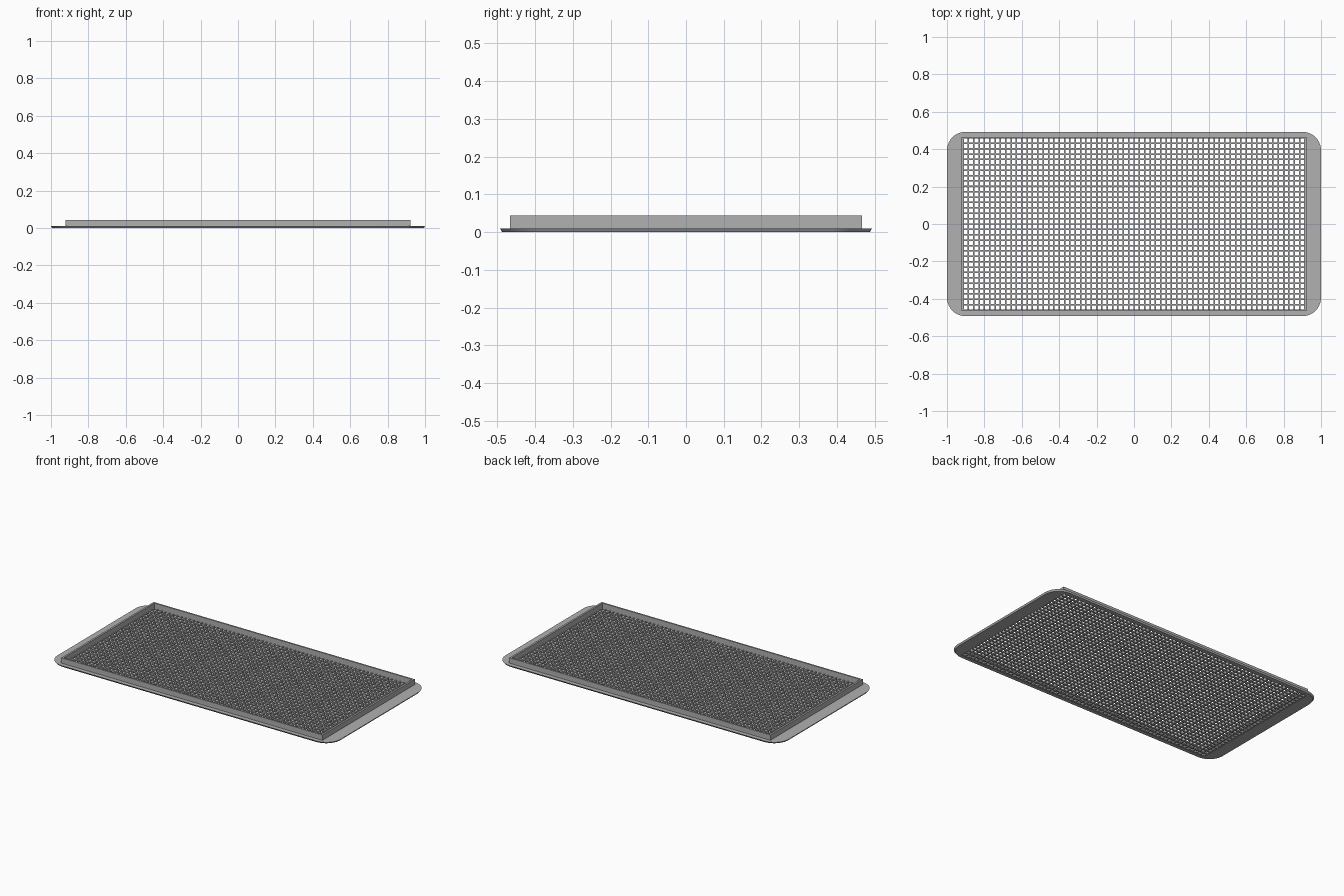
import bpy, bmesh, math

cube = bpy.data.objects.get("Cube")
if cube:
    bpy.data.objects.remove(cube, do_unlink=True)

grey = bpy.data.materials.new("satin grey")
grey.use_nodes = True
colour = (0.44, 0.44, 0.44, 1)
grey.diffuse_color = colour
grey.node_tree.nodes["Principled BSDF"].inputs["Base Color"].default_value = colour


def finish(bm, name):
    bmesh.ops.remove_doubles(bm, verts=bm.verts, dist=1e-5)
    bmesh.ops.recalc_face_normals(bm, faces=bm.faces)
    mesh = bpy.data.meshes.new(name)
    bm.to_mesh(mesh)
    bm.free()
    mesh.materials.append(grey)
    ob = bpy.data.objects.new(name, mesh)
    bpy.context.collection.objects.link(ob)
    return ob


def loop(bm, half_x, half_y, z, radius, steps=10):
    """Rounded rectangle of vertices; radius 0 gives square corners."""
    verts = []
    for corner, (sx, sy) in enumerate([(1, 1), (-1, 1), (-1, -1), (1, -1)]):
        for i in range(steps + 1):
            a = math.pi / 2 * (corner + i / steps)
            verts.append(bm.verts.new((sx * (half_x - radius) + radius * math.cos(a),
                                       sy * (half_y - radius) + radius * math.sin(a), z)))
    return verts


def ring(name, sections):
    """Closed ring skinned through a series of rounded rectangles."""
    bm = bmesh.new()
    loops = [loop(bm, *s) for s in sections]
    n = len(loops[0])
    for a, b in zip(loops, loops[1:] + loops[:1]):
        for i in range(n):
            j = (i + 1) % n
            bm.faces.new((a[i], a[j], b[j], b[i]))
    bmesh.ops.remove_doubles(bm, verts=bm.verts, dist=1e-5)
    bmesh.ops.dissolve_degenerate(bm, edges=bm.edges, dist=1e-6)
    return finish(bm, name)


# Flat rounded flange with an undercut rim
flange = ring("flange", [
    (0.918, 0.463, 0, 0),
    (0.994, 0.487, 0, 0.10),
    (1.0, 0.493, 0.010, 0.10),
    (0.918, 0.463, 0.010, 0),
])

# Upright wall around the opening
wall = ring("wall_frame", [
    (0.922, 0.466, 0.002, 0),
    (0.922, 0.466, 0.044, 0),
    (0.910, 0.456, 0.044, 0),
    (0.910, 0.456, 0.002, 0),
])

# Square-hole mesh across the opening
COLS, ROWS = 64, 32
bm = bmesh.new()
bmesh.ops.create_grid(bm, x_segments=COLS, y_segments=ROWS, size=1)
for v in bm.verts:
    v.co = (v.co.x * 0.914, v.co.y * 0.460, 0.001)
holes = list(bm.faces)
bmesh.ops.inset_individual(bm, faces=holes, thickness=0.004, use_even_offset=True)
bmesh.ops.delete(bm, geom=holes, context='FACES')
# Thicken the lattice upwards
bottom = list(bm.faces)
top = bmesh.ops.extrude_face_region(bm, geom=bottom, use_keep_orig=True)["geom"]
bmesh.ops.translate(bm, vec=(0, 0, 0.009),
                    verts=[g for g in top if isinstance(g, bmesh.types.BMVert)])
grille = finish(bm, "grille_mesh")

# Keep rim edges crisp while the round corners shade smoothly
bpy.ops.object.select_all(action='DESELECT')
flange.select_set(True)
bpy.context.view_layer.objects.active = flange
bpy.ops.object.shade_smooth_by_angle(angle=math.radians(30))
